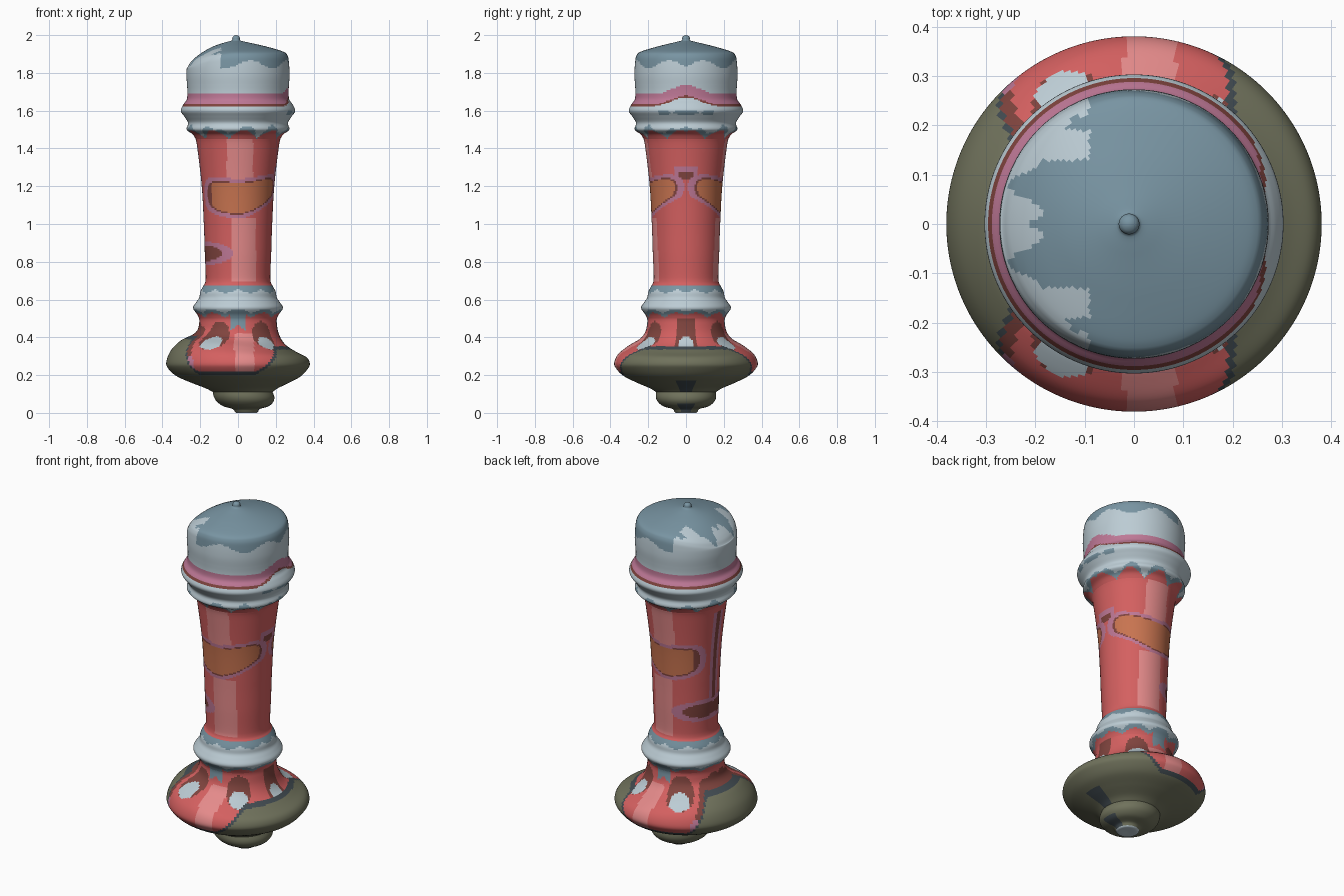
import bpy, bmesh, math
from mathutils import Vector
from math import sin, cos, pi, exp

if "Cube" in bpy.data.objects:
    bpy.data.objects.remove(bpy.data.objects["Cube"])

SEGMENTS = 160
STEP = 0.009


def linear(channel):
    c = channel / 255
    return c / 12.92 if c < 0.04 else ((c + 0.055) / 1.055) ** 2.4


def make_material(name, *rgb):
    mat = bpy.data.materials.new(name)
    colour = (*map(linear, rgb), 1)
    mat.diffuse_color = colour
    mat.use_nodes = True
    shader = next(n for n in mat.node_tree.nodes if n.type == "BSDF_PRINCIPLED")
    shader.inputs["Base Color"].default_value = colour
    return mat


MATERIALS = [
    make_material("red", 212, 96, 96),
    make_material("light_red", 228, 138, 138),
    make_material("mauve", 190, 120, 150),
    make_material("brown", 128, 68, 62),
    make_material("orange", 200, 116, 80),
    make_material("olive", 112, 114, 92),
    make_material("slate", 66, 76, 82),
    make_material("pale_grey", 188, 204, 212),
    make_material("blue_grey", 120, 148, 162),
]
NAMES = [m.name for m in MATERIALS]


def ramp(value, low, high):
    t = min(1, max(0, (value - low) / (high - low)))
    return t * t * (3 - 2 * t)


def spline(points):
    """Smooth curve through the profile, sampled evenly."""
    pts = [Vector(p) for p in points]
    pts = [pts[0]] + pts + [pts[-1]]
    out = []
    for a, b, c, d in zip(pts, pts[1:], pts[2:], pts[3:]):
        count = max(2, math.ceil((c - b).length / STEP))
        for i in range(count):
            t = i / count
            out.append(b + (c - a) * t / 2 + (a * 2 - b * 5 + c * 4 - d) * t * t / 2
                       + (b * 3 - a - c * 3 + d) * t ** 3 / 2)
    return out + [pts[-1]]


def lean(x, y, z):
    """Gentle asymmetry: offset tip, tilted base, dropped cap shoulder."""
    shift = 0.045 * (1 - ramp(z, 0, 0.24)) - 0.01 * ramp(z, 1.93, 1.97)
    tilt = -0.1 * x * exp(-((z - 0.37) / 0.06) ** 2)
    drop = -0.8 * min(0, x) ** 2 * exp(-((z - 1.9) / 0.05) ** 2)
    return x + shift, y, z + tilt + drop


def lathe(name, profile, paint):
    bm = bmesh.new()
    rings = []
    for r, z in spline(profile):
        if r < 0.001:
            rings.append([bm.verts.new(lean(0, 0, z))] * SEGMENTS)
        else:
            angles = [2 * pi * i / SEGMENTS for i in range(SEGMENTS)]
            rings.append([bm.verts.new(lean(r * cos(t), r * sin(t), z)) for t in angles])
    for low, high in zip(rings, rings[1:]):
        for i in range(SEGMENTS):
            j = (i + 1) % SEGMENTS
            corners = list(dict.fromkeys((low[i], low[j], high[j], high[i])))
            face = bm.faces.new(corners)
            face.smooth = True
            p = face.calc_center_median()
            # Bearing runs from -90 at -x, through 0 at front and back, to 90 at +x
            bearing = math.degrees(math.atan2(p.x, abs(p.y)))
            face.material_index = NAMES.index(paint(p.x, abs(p.y), p.z, bearing))
    mesh = bpy.data.meshes.new(name)
    bm.to_mesh(mesh)
    bm.free()
    for mat in MATERIALS:
        mesh.materials.append(mat)
    obj = bpy.data.objects.new(name, mesh)
    bpy.context.collection.objects.link(obj)


def scallop(a):
    return abs(sin(a * pi / 38))


# Cap: pale sides, ragged blue-grey crown
def paint_cap(x, y, z, a):
    if x > -0.09:
        return "blue_grey" if z > 1.845 + 0.02 * sin(a / 9) else "pale_grey"
    tongue = y < 0.13 and x > -0.22 + 0.035 * sin(y * 60)
    corner = y > 0.19 and x > -0.14 + (y - 0.19)/2 and y < 0.22
    return "blue_grey" if tongue or corner else "pale_grey"


# Upper collar: mauve band above a dripping pale ring
def paint_upper_collar(x, y, z, a):
    h = z - 0.045 * ramp(a, 55, 90)
    if h > 1.69:
        return "pale_grey"
    if h > 1.635:
        return "mauve"
    if h > 1.625:
        return "brown"
    edge = 1.45 + 0.045 * scallop(a + 12)
    if z < edge:
        return "red"
    if z < edge + 0.03 * scallop(a * 1.4):
        return "blue_grey"
    spot = a > 60 and abs(z - 1.59) < 0.012 * scallop(a * 2)
    return "blue_grey" if spot else "pale_grey"


# Shaft: outlined orange panel, small panel, side stripe, highlight
def paint_shaft(x, y, z, a):
    middle = 1.135 + 0.06 * ramp(a, 0, 80) + 0.02 * ramp(-a, 0, 60)
    height = 0.105 - 0.025 * ramp(a, 0, 75)
    u, v = abs(a - 9) / 78, abs(z - middle) / height
    loop = (u ** 4 + v ** 3) ** 0.3
    if loop < 1:
        if loop > 0.83:
            return "mauve"
        return "orange" if loop < 0.77 and a > -48 else "brown"
    small = math.hypot((a + 68) / 60, (z - 0.845) / 0.062)
    if small < 1:
        return "brown" if small < 0.65 else "mauve"
    if a < -79 and 0.8 < z < 1.42:
        return "brown" if a < -86 else "mauve"
    if a > 72 and abs(z - 1.27) < 0.03:
        return "brown" if a > 79 and z < 1.275 else "mauve"
    upper = 1.23 < z < 1.45 and -0.06 < x < 0.08
    lower = 0.7 < z < 1.03 and -0.035 < x < 0.095
    return "light_red" if upper or lower else "red"


# Lower collar: pale ring with a blue-grey rim and drips
def paint_lower_collar(x, y, z, a):
    if z > 0.655 - 0.02 * scallop(a):
        return "blue_grey"
    edge = 0.505 + 0.025 * scallop(a + 19)
    if z < edge:
        return "blue_grey" if abs(a) < 12 else "red"
    return "blue_grey" if z < edge + 0.02 else "pale_grey"


# Base: ringed spots over red, olive underside
def paint_base(x, y, z, a):
    rise = 0.19 * ramp(-a, 35, 60) if a < 0 else 0.135 * ramp(a, 12, 45)
    edge = 0.2 + rise
    if z < edge:
        return "slate" if a > 80 and 0.1 < z < 0.17 else "olive"
    if z < edge + 0.018:
        return "slate"
    if a < -38 and z < edge + 0.07:
        return "mauve" if z < 0.3 else "brown"
    for bearing, width in ((-28, 11), (36, 11), (90, 9), (-80, 10)):
        side = (a - bearing) / width
        if math.hypot(side, (z - 0.37) / 0.034) < 1:
            return "pale_grey"
        if math.hypot(side / 1.5, (z - 0.41) / 0.075) < 1:
            return "brown"
    if a > 76 and z > 0.35:
        return "brown"
    if z > 0.47 - abs(a) / 300 and abs(a) < 12:
        return "blue_grey"
    return "light_red" if -0.02 < x < 0.085 and z < 0.42 else "red"


# Tip: olive button with a pale flat end
def paint_tip(x, y, z, a):
    if z < 0.004:
        return "pale_grey"
    return "slate" if a > 75 and z < 0.05 else "olive"


lathe("tip", [(0, 0), (0.055, 0), (0.07, 0.02), (0.12, 0.035), (0.15, 0.06),
              (0.16, 0.085), (0.158, 0.11)], paint_tip)
lathe("base", [(0.158, 0.11), (0.19, 0.13), (0.26, 0.16), (0.33, 0.195), (0.37, 0.235),
               (0.38, 0.265), (0.36, 0.31), (0.31, 0.35), (0.245, 0.39), (0.215, 0.43),
               (0.205, 0.48), (0.206, 0.5)], paint_base)
lathe("lower_collar", [(0.206, 0.5), (0.215, 0.52), (0.238, 0.555), (0.222, 0.585),
                       (0.205, 0.61), (0.2, 0.64), (0.182, 0.675)], paint_lower_collar)
lathe("shaft", [(0.182, 0.675), (0.171, 0.71), (0.176, 0.85), (0.181, 1), (0.192, 1.2),
                (0.215, 1.4), (0.224, 1.45)], paint_shaft)
lathe("upper_collar", [(0.224, 1.45), (0.24, 1.475), (0.272, 1.5), (0.264, 1.535),
                       (0.285, 1.57), (0.303, 1.6), (0.288, 1.635), (0.271, 1.66),
                       (0.268, 1.7), (0.27, 1.74)], paint_upper_collar)
lathe("cap", [(0.27, 1.74), (0.273, 1.79), (0.27, 1.85), (0.263, 1.89), (0.24, 1.912),
              (0.15, 1.94), (0.06, 1.962), (0.022, 1.972), (0.021, 1.985),
              (0.013, 1.996), (0, 2)], paint_cap)
